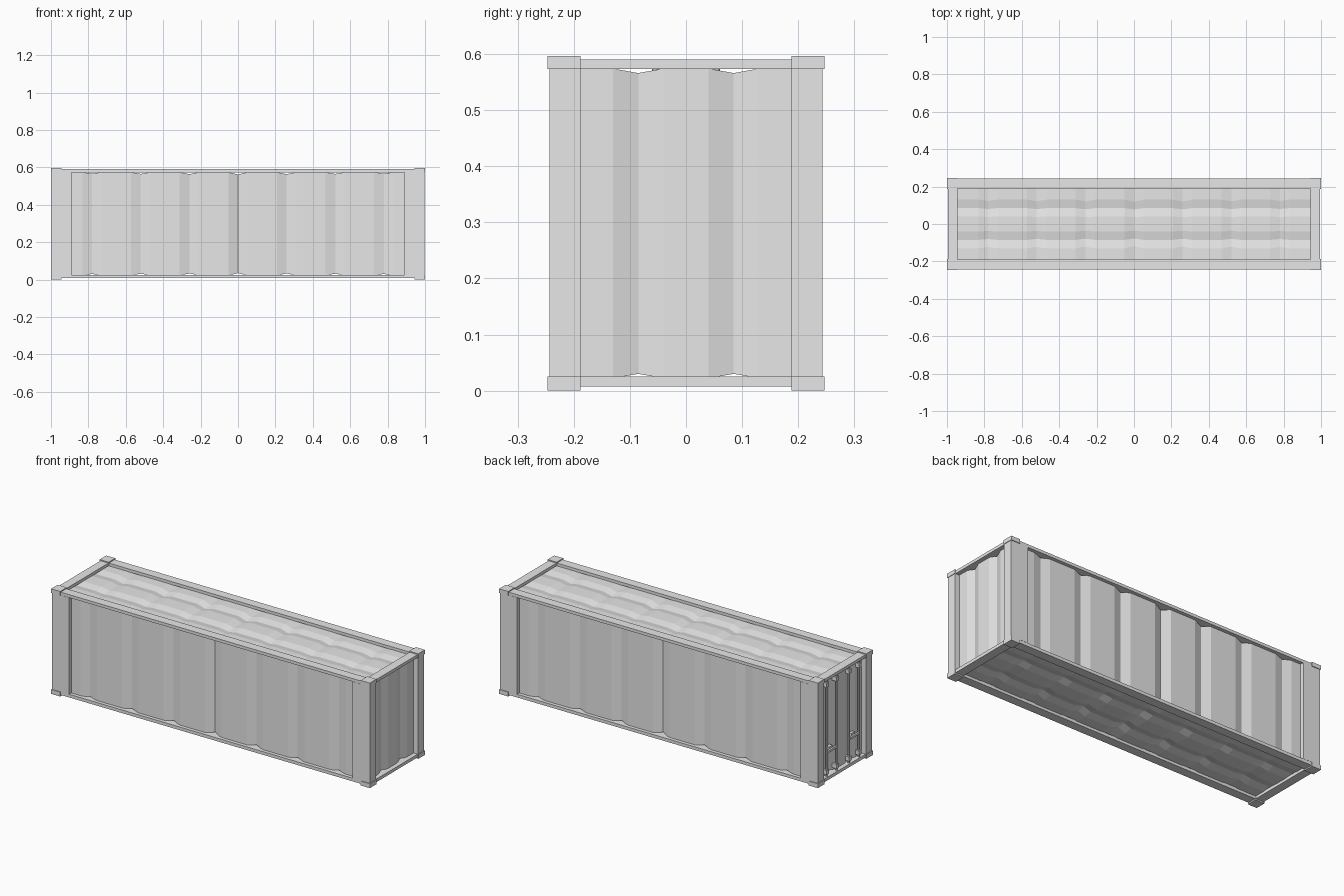
import bpy, bmesh
from mathutils import Vector

if "Cube" in bpy.data.objects:
    bpy.data.objects.remove(bpy.data.objects["Cube"], do_unlink=True)

steel = bpy.data.materials.new("grey_steel")
steel.use_nodes = True
GREY = (0.8, 0.8, 0.8, 1)
steel.diffuse_color = GREY
steel.node_tree.nodes["Principled BSDF"].inputs["Base Color"].default_value = GREY

MID = 0.298  # mid height


def finish(name, bm):
    bmesh.ops.recalc_face_normals(bm, faces=bm.faces[:])
    mesh = bpy.data.meshes.new(name)
    bm.to_mesh(mesh)
    bm.free()
    mesh.materials.append(steel)
    obj = bpy.data.objects.new(name, mesh)
    bpy.context.collection.objects.link(obj)
    return obj


def box(name, xs, ys, zs):
    """Box spanning the given ranges on each axis."""
    bm = bmesh.new()
    bmesh.ops.create_cube(bm, size=1)
    for v in bm.verts:
        v.co = Vector([(r[0] + r[1]) / 2 + c * (r[1] - r[0])
                       for r, c in zip((xs, ys, zs), v.co)])
    return finish(name, bm)


def span(sign, a, b):
    return sorted((sign * a, sign * b))


def rod(name, x, y, z0, z1, radius):
    bm = bmesh.new()
    bmesh.ops.create_cone(bm, cap_ends=True, segments=10, radius1=radius,
                          radius2=radius, depth=z1 - z0)
    bmesh.ops.translate(bm, verts=bm.verts[:], vec=(x, y, (z0 + z1) / 2))
    return finish(name, bm)


# Corrugated shell: a box with V grooves running round it both ways
HX, HY, HZ = 0.97, 0.222, 0.276
RINGS = [0.26 * k for k in range(-3, 4)]
GROOVES = [-0.085, 0.085]
RING_W, GROOVE_W = 0.052, 0.045


def vee(value, centres, width):
    return max(max(0, 1 - abs(value - c) / width) for c in centres)


bm = bmesh.new()
bmesh.ops.create_cube(bm, size=2)
bmesh.ops.scale(bm, vec=(HX, HY, HZ), verts=bm.verts[:])
for axis, centres, width in ((Vector((1, 0, 0)), RINGS, RING_W),
                             (Vector((0, 1, 0)), GROOVES, GROOVE_W)):
    for c in centres:
        for off in (-width, 0, width):
            bmesh.ops.bisect_plane(bm, geom=bm.verts[:] + bm.edges[:] + bm.faces[:],
                                   plane_co=axis * (c + off), plane_no=axis)
for v in bm.verts:
    x, y, z = v.co
    ring = vee(x, RINGS, RING_W) * (1 - 0.45 * abs(x))
    groove = vee(y, GROOVES, GROOVE_W)
    v.co.y -= 0.018 * ring * y / HY
    v.co.z -= (0.012 * ring + 0.008 * groove) * z / HZ
    if abs(x) > HX - 0.01:
        v.co.x -= 0.014 * groove * x / HX
    v.co.z += MID
finish("corrugated_shell", bm)

# Frame: rails, posts and corner castings
SIDE = {-1: "right", 1: "left"}
FACE = {-1: "front", 1: "back"}
LEVELS = {"bottom": ((0.007, 0.025), (0, 0.025)),
          "top": ((0.573, 0.59), (0.573, 0.596))}
for level, (rail_z, cast_z) in LEVELS.items():
    for s in (-1, 1):
        box(f"{level}_{FACE[s]}_rail", (-0.945, 0.945), span(s, 0.19, 0.242), rail_z)
        box(f"{level}_{SIDE[s]}_end_rail", span(s, 0.945, 0.995), (-0.19, 0.19), rail_z)
        for t in (-1, 1):
            box(f"{level}_{FACE[s]}_{SIDE[t]}_casting", span(t, 0.943, 1.0),
                span(s, 0.188, 0.247), cast_z)
for s in (-1, 1):
    for t in (-1, 1):
        box(f"{FACE[s]}_{SIDE[t]}_post", span(t, 0.89, 0.997),
            span(s, 0.188, 0.243), (0.025, 0.573))

# Door hardware on the right end: locking rods, brackets and handles
for i, y in enumerate((-0.145, -0.055, 0.055, 0.145)):
    rod(f"locking_rod_{i}", -0.983, y, 0.02, 0.578, 0.006)
    for z in (0.05, 0.545):
        box(f"rod_bracket_{i}", (-0.992, -0.962), (y - 0.011, y + 0.011),
            (z - 0.012, z + 0.012))
for s in (-1, 1):
    box(f"{FACE[s]}_door_handle", (-0.99, -0.98), span(s, 0.06, 0.145), (0.155, 0.167))
    box(f"{FACE[s]}_handle_plate", (-0.978, -0.955), span(s, 0.085, 0.115), (0.145, 0.177))
